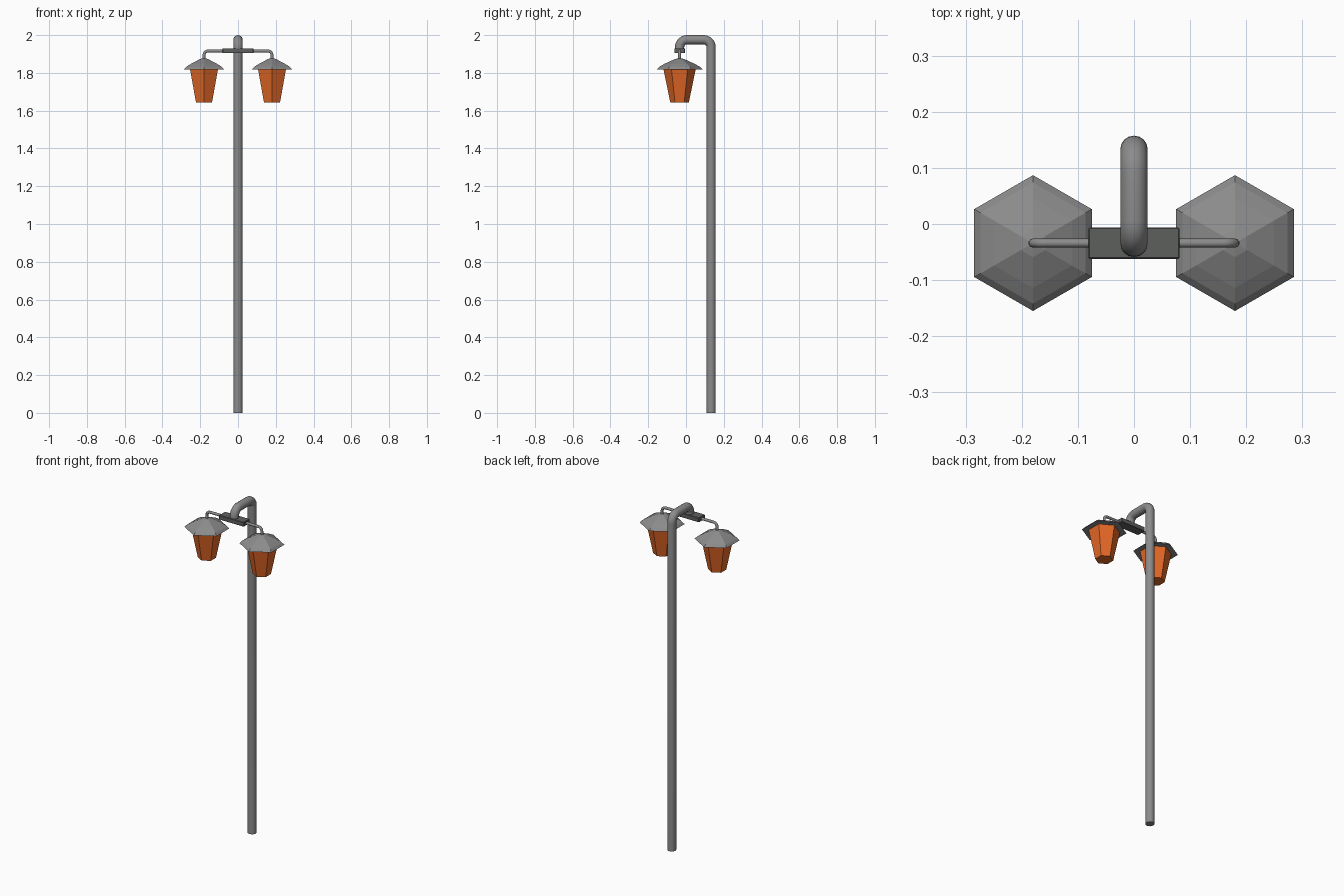
import bpy, bmesh, math
from mathutils import Vector

if "Cube" in bpy.data.objects:
    bpy.data.objects.remove(bpy.data.objects["Cube"])

LAMP_Y = -0.034      # line of the hanging lamps
POLE_Y = 0.133


def material(name, rgb):
    m = bpy.data.materials.new(name)
    m.diffuse_color = (*rgb, 1)
    m.use_nodes = True
    m.node_tree.nodes["Principled BSDF"].inputs["Base Color"].default_value = m.diffuse_color
    return m


def rounded(points, radius, steps=8):
    """Replace each right-angled corner of a path with an arc."""
    pts = [Vector(p) for p in points]
    out = [pts[0]]
    for a, b, c in zip(pts, pts[1:], pts[2:]):
        u, v = (a - b).normalized(), (c - b).normalized()
        centre = b + (u + v) * radius
        for i in range(steps + 1):
            t = math.pi / 2 * i / steps
            out.append(centre - v * radius * math.cos(t) - u * radius * math.sin(t))
    return out + [pts[-1]]


def pipe(name, points, bend, radius, resolution, mat):
    path = rounded(points, bend)
    cu = bpy.data.curves.new(name, 'CURVE')
    cu.dimensions = '3D'
    cu.bevel_depth = radius
    cu.bevel_resolution = resolution
    cu.use_fill_caps = True
    cu.materials.append(mat)
    sp = cu.splines.new('POLY')
    sp.points.add(len(path) - 1)
    for p, co in zip(sp.points, path):
        p.co = (*co, 1)
    ob = bpy.data.objects.new(name, cu)
    bpy.context.collection.objects.link(ob)
    bpy.ops.object.select_all(action='DESELECT')
    ob.select_set(True)
    bpy.context.view_layer.objects.active = ob
    bpy.ops.object.convert(target='MESH')
    bpy.ops.object.shade_smooth_by_angle(angle=math.radians(50))


def hexagon_stack(name, x, profile, mat):
    """Six-sided solid through (radius, z) rings, corners on the y axis."""
    bm = bmesh.new()
    rings = []
    for r, z in profile:
        rings.append([bm.verts.new((x + r * math.sin(math.pi * k / 3),
                                    LAMP_Y + r * math.cos(math.pi * k / 3), z))
                      for k in range(6)])
    for lo, hi in zip(rings, rings[1:]):
        for k in range(6):
            j = (k + 1) % 6
            bm.faces.new((lo[k], lo[j], hi[j], hi[k]))
    bm.faces.new(rings[0])
    bm.faces.new(rings[-1])
    bmesh.ops.recalc_face_normals(bm, faces=bm.faces)
    me = bpy.data.meshes.new(name)
    bm.to_mesh(me)
    bm.free()
    me.materials.append(mat)
    bpy.context.collection.objects.link(bpy.data.objects.new(name, me))


orange = material("orange_glass", (0.78, 0.14, 0.02))
iron = material("grey_iron", (0.26, 0.26, 0.26))
dark = material("dark_iron", (0.11, 0.115, 0.11))

# Pole with hooked top
pipe("pole", [(0, POLE_Y, 0), (0, POLE_Y, 1.9755), (0, LAMP_Y, 1.9755),
              (0, LAMP_Y, 1.92)], 0.04, 0.0245, 6, iron)

# Crossbar block with softened edges
bpy.ops.mesh.primitive_cube_add(size=1, location=(0, LAMP_Y, 1.917))
bar = bpy.context.object
bar.name = "crossbar"
bar.scale = (0.162, 0.056, 0.026)
bpy.ops.object.transform_apply(location=False, rotation=False, scale=True)
bar.data.materials.append(dark)
bevel = bar.modifiers.new("bevel", 'BEVEL')
bevel.width = 0.002
bevel.segments = 1

# Arms and lanterns, one each side
for side, s in (("left", -1), ("right", 1)):
    x = 0.18 * s
    pipe(side + "_arm", [(0.07 * s, LAMP_Y, 1.916), (x, LAMP_Y, 1.916),
                         (x, LAMP_Y, 1.866)], 0.022, 0.008, 3, iron)
    hexagon_stack(side + "_roof", x, [(0.121, 1.819), (0.108, 1.832), (0.08, 1.848),
                                      (0.025, 1.873), (0.008, 1.877)], iron)
    hexagon_stack(side + "_glass", x, [(0.049, 1.643), (0.086, 1.823)], orange)
